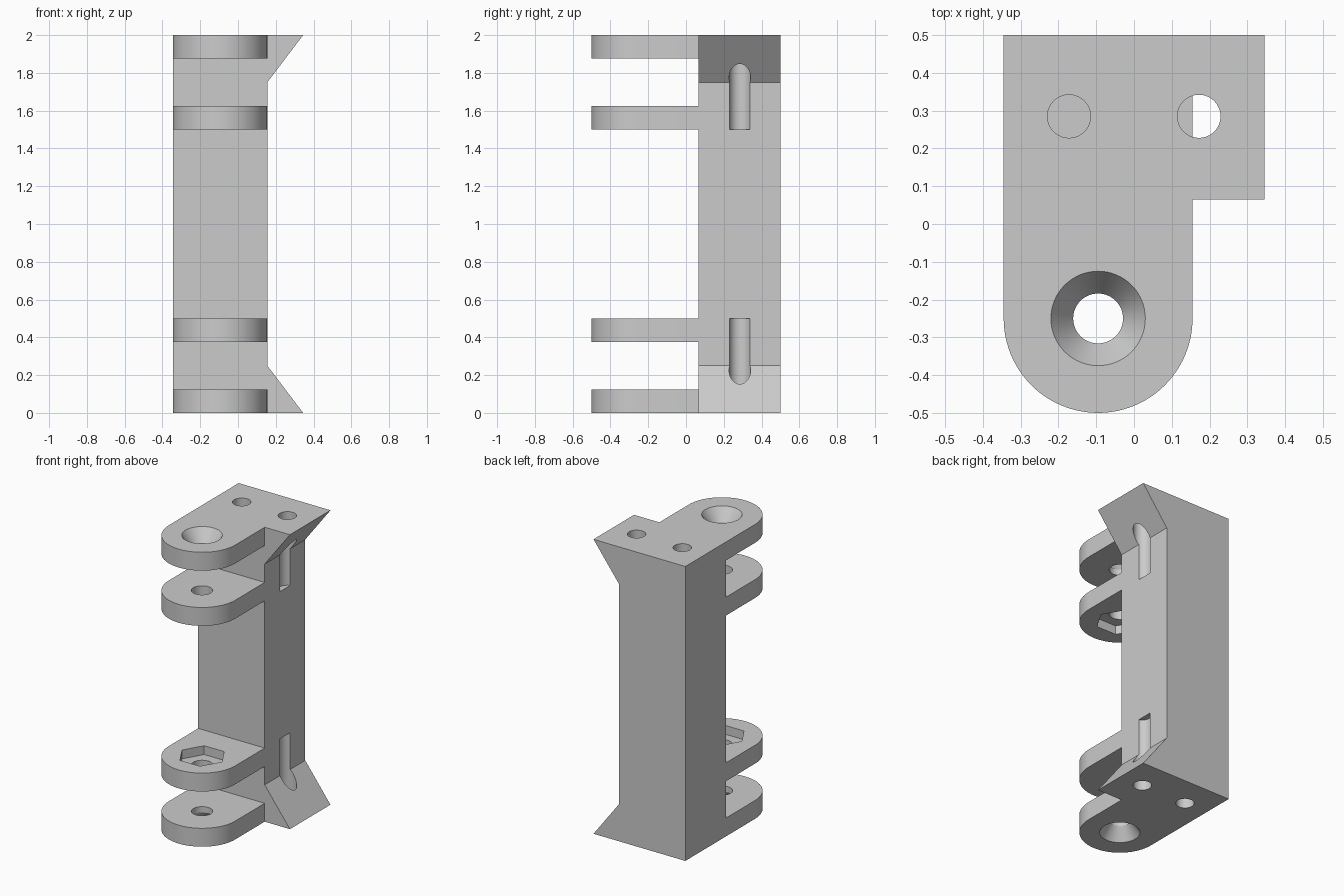
import bpy, bmesh, math
from mathutils import Matrix, Vector

cube = bpy.data.objects.get("Cube")
if cube:
    bpy.data.objects.remove(cube, do_unlink=True)

grey = bpy.data.materials.new("plain_grey")
grey.use_nodes = True
grey.diffuse_color = (0.6, 0.6, 0.6, 1)
grey.node_tree.nodes["Principled BSDF"].inputs["Base Color"].default_value = (0.6, 0.6, 0.6, 1)

LEFT, RIGHT, FLARE = -0.345, 0.155, 0.345   # side faces and flare tip
FRONT, BACK = 0.065, 0.5                    # column depth
LUG_R, LUG_T = 0.25, 0.125                  # lug radius and thickness
LUG_X, LUG_Y = -0.095, -0.25                # pin axis
SCREW_X, SCREW_Y = 0.172, 0.285             # screw hole axes


def add_object(name, bm):
    bmesh.ops.recalc_face_normals(bm, faces=bm.faces)
    mesh = bpy.data.meshes.new(name)
    bm.to_mesh(mesh)
    bm.free()
    mesh.materials.append(grey)
    obj = bpy.data.objects.new(name, mesh)
    bpy.context.collection.objects.link(obj)
    return obj


def prism(name, points, direction):
    """Closed profile extruded along a direction."""
    bm = bmesh.new()
    face = bm.faces.new([bm.verts.new(p) for p in points])
    out = bmesh.ops.extrude_face_region(bm, geom=[face], use_keep_orig=True)
    verts = [v for v in out["geom"] if isinstance(v, bmesh.types.BMVert)]
    bmesh.ops.translate(bm, verts=verts, vec=Vector(direction))
    return add_object(name, bm)


def cutter(name, x, y, z0, z1, r0, r1, sides=64, turn=0.0):
    """Upright cylinder, cone or hexagon between two heights."""
    bm = bmesh.new()
    place = Matrix.Translation((x, y, (z0 + z1) / 2)) @ Matrix.Rotation(turn, 4, "Z")
    bmesh.ops.create_cone(bm, cap_ends=True, segments=sides, radius1=r0,
                          radius2=r1, depth=z1 - z0, matrix=place)
    obj = add_object(name, bm)
    obj.hide_render = True
    return obj


def combine(target, tool, operation):
    mod = target.modifiers.new(operation.lower(), "BOOLEAN")
    mod.operation = operation
    mod.solver = "EXACT"
    mod.object = tool
    bpy.context.view_layer.objects.active = target
    bpy.ops.object.modifier_apply(modifier=mod.name)
    bpy.data.objects.remove(tool, do_unlink=True)


# Column with a flare at each end
profile = [(LEFT, 0), (FLARE, 0), (RIGHT, 0.25), (RIGHT, 1.75), (FLARE, 2), (LEFT, 2)]
bracket = prism("hinge_bracket", [(x, FRONT, z) for x, z in profile], (0, BACK - FRONT, 0))

# Four rounded lugs
arc = [math.pi * (1 + i / 48) for i in range(49)]
for z in (0, 0.375, 1.5, 1.875):
    outline = [(LUG_X + LUG_R * math.cos(a), LUG_Y + LUG_R * math.sin(a), z) for a in arc]
    outline += [(RIGHT, FRONT + 0.1, z), (LEFT, FRONT + 0.1, z)]
    combine(bracket, prism("lug", outline, (0, 0, LUG_T)), "UNION")

# Pin hole through all lugs
combine(bracket, cutter("pin_hole", LUG_X, LUG_Y, -0.1, 2.1, 0.066, 0.066), "DIFFERENCE")

# Countersinks on the outer lugs
sink, wide, narrow = 0.085, 0.125, 0.066
combine(bracket, cutter("top_countersink", LUG_X, LUG_Y, 2 - sink, 2, narrow, wide), "DIFFERENCE")
combine(bracket, cutter("bottom_countersink", LUG_X, LUG_Y, 0, sink, wide, narrow), "DIFFERENCE")

# Hexagonal nut pockets on the inner lugs
for z0, z1 in ((0.44, 0.55), (1.45, 1.56)):
    combine(bracket, cutter("nut_pocket", LUG_X, LUG_Y, z0, z1, 0.15, 0.15, 6, math.radians(30)),
            "DIFFERENCE")

# Blind screw holes in both ends; the outer ones break out through the flares
for x in (-SCREW_X, SCREW_X):
    for z0, z1 in ((-0.1, 0.5), (1.5, 2.1)):
        combine(bracket, cutter("screw_hole", x, SCREW_Y, z0, z1, 0.057, 0.057), "DIFFERENCE")

# Smooth the round walls and keep the edges crisp
bpy.ops.object.select_all(action="DESELECT")
bracket.select_set(True)
bpy.context.view_layer.objects.active = bracket
bpy.ops.object.shade_smooth_by_angle(angle=math.radians(25))
